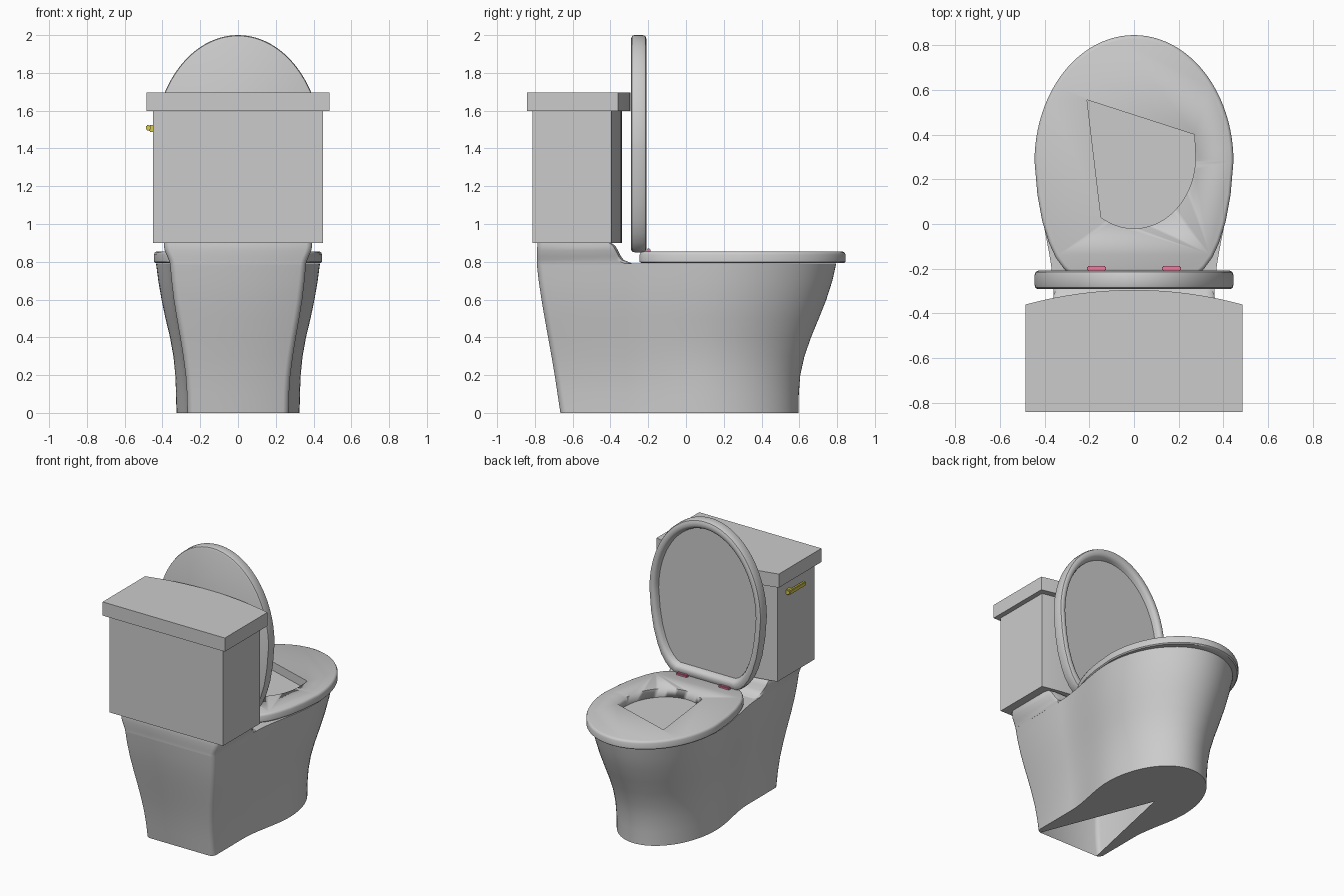
import bpy, bmesh
from math import sin, cos, pi

if "Cube" in bpy.data.objects:
    bpy.data.objects.remove(bpy.data.objects["Cube"])


def finish(name, bm, angle=40, color=None):
    bmesh.ops.recalc_face_normals(bm, faces=bm.faces)
    me = bpy.data.meshes.new(name)
    bm.to_mesh(me)
    bm.free()
    ob = bpy.data.objects.new(name, me)
    bpy.context.collection.objects.link(ob)
    bpy.ops.object.select_all(action='DESELECT')
    ob.select_set(True)
    bpy.context.view_layer.objects.active = ob
    bpy.ops.object.shade_smooth_by_angle(angle=angle * pi / 180)
    if color:
        mat = bpy.data.materials.new(name)
        mat.diffuse_color = color
        mat.use_nodes = True
        mat.node_tree.nodes["Principled BSDF"].inputs["Base Color"].default_value = mat.diffuse_color
        me.materials.append(mat)
    return ob


def loft(name, rings, apex=None, angle=40):
    """Skin a stack of equal-length rings and cap both ends."""
    bm = bmesh.new()
    vs = [[bm.verts.new(p) for p in r] for r in rings]
    n = len(vs[0])
    for a, b in zip(vs, vs[1:]):
        for i in range(n):
            j = (i + 1) % n
            bm.faces.new((a[i], a[j], b[j], b[i]))
    bm.faces.new(vs[-1])
    bm.faces.new(vs[0][::-1] + ([bm.verts.new(apex)] if apex else []))
    return finish(name, bm, angle)


def mirror(half):
    """Close a right-hand outline with its mirror image."""
    return half + [(-x, y) for x, y in reversed(half) if x > 1e-5]


def box(name, lo, hi, color):
    bm = bmesh.new()
    bmesh.ops.create_cube(bm, size=1)
    for v in bm.verts:
        v.co = [a + (c + 0.5) * (b - a) for a, b, c in zip(lo, hi, v.co)]
    bmesh.ops.bevel(bm, geom=bm.edges[:], offset=0.005, segments=2, affect='EDGES')
    return finish(name, bm, color=color)


# Bowl body: straight rear flaring into an elliptical front
def body_outline(yr, wr, wf, yf, yc):
    half = [(wr - .03, yr), (wr - .01, yr + .01), (wr, yr + .03)]
    y0 = -.32
    for i in range(13):
        t = i / 12
        half.append((wr + (wf - wr) * t * t * (3 - 2 * t), y0 + (yc - y0) * t))
    for i in range(1, 21):
        a = i / 20 * pi / 2
        half.append((wf * cos(a), yc + (yf - yc) * sin(a)))
    return mirror(half)


SECTIONS = [  # z, rear y, rear half width, front half width, front y, widest y
    (0, -.665, .268, .326, .595, .12),
    (.1, -.68, .27, .328, .597, .12),
    (.2, -.695, .277, .332, .605, .13),
    (.3, -.712, .29, .342, .627, .14),
    (.4, -.73, .306, .36, .662, .16),
    (.5, -.748, .324, .384, .703, .18),
    (.6, -.765, .34, .405, .743, .2),
    (.7, -.78, .352, .422, .775, .22),
    (.79, -.79, .36, .434, .795, .24),
]
loft("bowl_body", [[(x, y, s[0]) for x, y in body_outline(*s[1:])] for s in SECTIONS],
     apex=(-.07, .12, 0))

# Raised shelf under the tank with a concave front
SHELF = [(.785, .36, -.79, -.27), (.797, .362, -.79, -.30), (.81, .367, -.79, -.33),
         (.83, .375, -.79, -.345), (.86, .388, -.789, -.36), (.885, .393, -.787, -.375),
         (.9, .393, -.785, -.395)]
rings = []
for z, w, yr, yf in SHELF:
    half = [(w - .03, yr), (w - .01, yr + .01), (w, yr + .03),
            (w, yf - .04), (w - .012, yf - .012), (w - .04, yf)]
    rings.append([(x, y, z) for x, y in mirror(half)])
loft("tank_shelf", rings)


# Tank and its cover: boxes with a gently bowed front
def bowed(name, w, yb, ye, yc, z0, z1):
    half = [(w, yb)] + [(w * (1 - i / 10), ye + (yc - ye) * (1 - (1 - i / 10) ** 2))
                        for i in range(11)]
    loft(name, [[(x, y, z) for x, y in mirror(half)] for z in (z0, z1)], angle=30)


bowed("tank", .45, -.812, -.395, -.34, .9, 1.6)
bowed("tank_cover", .485, -.842, -.36, -.295, 1.597, 1.695)


# Shared outline of seat and seat lid
def seat_outline(s=1):
    half = [(0, -.245), (.25, -.245), (.283, -.228), (.315, -.198), (.35, -.15),
            (.38, -.085), (.41, .01), (.432, .13)]
    half += [(.445 * cos(i / 24 * pi / 2), .28 + .565 * sin(i / 24 * pi / 2))
             for i in range(24)] + [(0, .845)]
    return [(x * s, .28 + (y - .28) * s) for x, y in mirror_both(half)]


def mirror_both(half):
    return half + [(-x, y) for x, y in reversed(half[1:-1])]


# Seat, with an opening that is round at the rear and cornered at the front
seat = loft("seat", [[(x, y, z) for x, y in seat_outline(s)] for s, z in
                     [(.985, .793), (1, .80), (1, .838), (.99, .849), (.97, .854)]])
hole = [(-.21, .555), (.27, .40)]
hole += [(.275 * cos(a), .30 + .32 * sin(a)) for a in
         [-i / 24 * pi * .68 for i in range(25)]]
cutter = loft("seat_hole_cutter", [[(x, y, z) for x, y in hole] for z in (.7, .95)])
cutter.hide_render = True
cutter.hide_set(True)
mod = seat.modifiers.new("opening", 'BOOLEAN')
mod.operation = 'DIFFERENCE'
mod.object = cutter

# Upright lid: rounded rim around a recessed panel on the bowl side
loft("seat_lid", [[(x, y, .85 + (u + .245) * 1.055) for x, u in seat_outline(s)] for s, y in
                  [(.975, -.29), (.993, -.285), (1, -.272), (1, -.228), (.99, -.215),
                   (.965, -.209), (.93, -.209), (.905, -.216), (.89, -.23), (.88, -.25)]])

# Hinges
for side, x in (("left", -.21), ("right", .125)):
    box(side + "_hinge", (x, -.21, .845), (x + .085, -.187, .869), (.85, .2, .35, 1))

# Flush handle on the tank side
YELLOW = (.7, .6, .08, 1)
box("handle_boss", (-.472, -.53, 1.488), (-.445, -.49, 1.525), YELLOW)
box("handle_lever", (-.486, -.67, 1.495), (-.464, -.485, 1.525), YELLOW)
